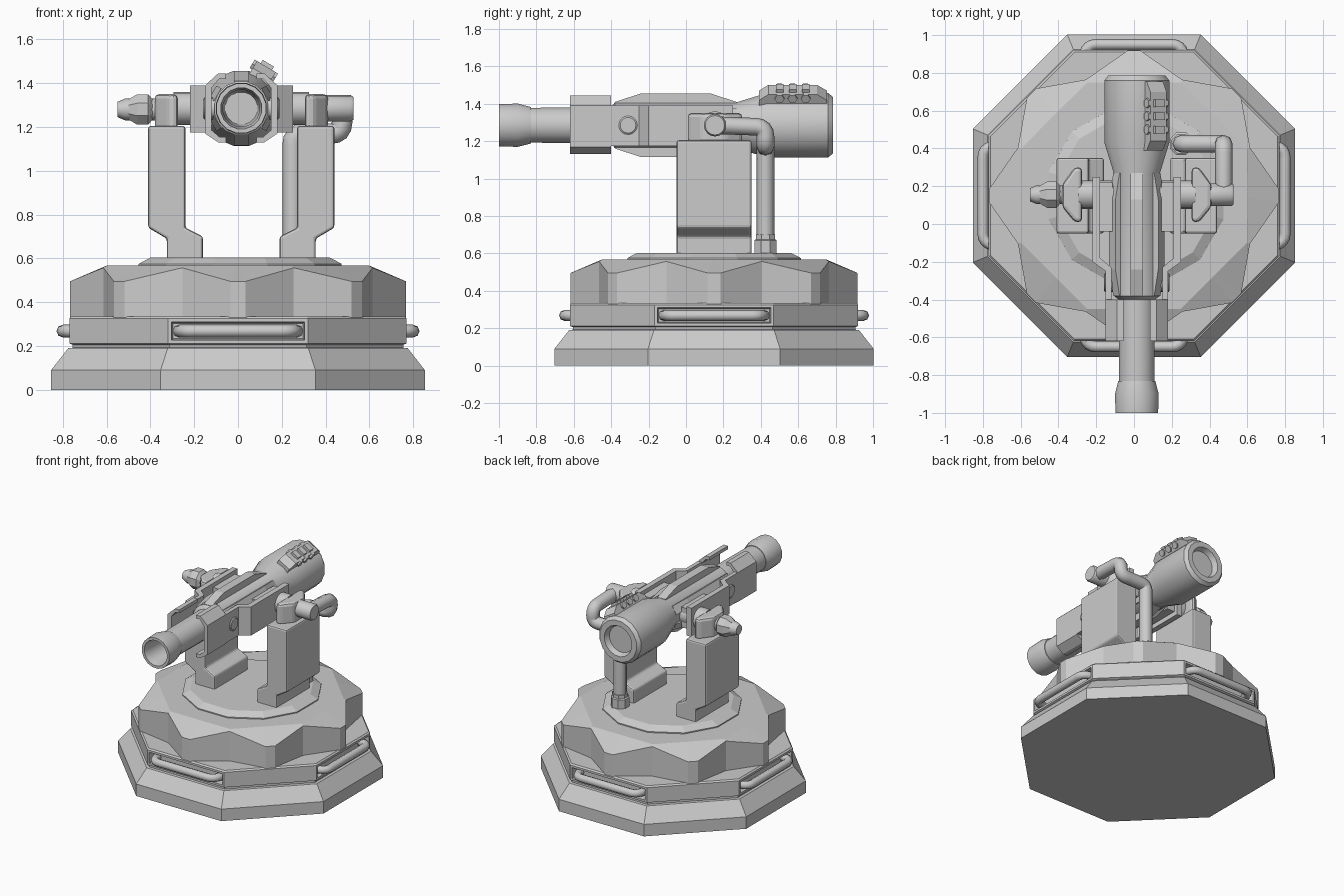
import bpy, bmesh, math
from mathutils import Vector, Matrix

if "Cube" in bpy.data.objects:
    bpy.data.objects.remove(bpy.data.objects["Cube"])

CX, CZ = 0.015, 1.285      # barrel axis
BASE = Vector((0, 0.15, 0))
OCT = 1 / math.cos(math.pi / 8)


def finish(name, bm, smooth=None):
    bmesh.ops.recalc_face_normals(bm, faces=bm.faces[:])
    me = bpy.data.meshes.new(name)
    bm.to_mesh(me)
    bm.free()
    ob = bpy.data.objects.new(name, me)
    bpy.context.collection.objects.link(ob)
    if smooth:
        bpy.ops.object.select_all(action='DESELECT')
        bpy.context.view_layer.objects.active = ob
        ob.select_set(True)
        bpy.ops.object.shade_smooth_by_angle(angle=math.radians(smooth))
    return ob


def skin(bm, rings):
    """Bridge equal rings of points and cap both ends."""
    vs = [[bm.verts.new(p) for p in r] for r in rings]
    n = len(vs[0])
    for a, b in zip(vs, vs[1:]):
        for i in range(n):
            j = (i + 1) % n
            bm.faces.new((a[i], a[j], b[j], b[i]))
    bm.faces.new(vs[0])
    bm.faces.new(vs[-1])


def lathe(name, prof, n, loc, axis=(0, 0, 1), phase=0.0, smooth=None):
    """Turn a (radius, height) profile around an axis through loc."""
    q = Vector(axis).to_track_quat('Z', 'Y')
    bm = bmesh.new()
    skin(bm, [[Vector(loc) + q @ Vector((r * math.cos(phase + t * math.tau / n),
               r * math.sin(phase + t * math.tau / n), h)) for t in range(n)] for r, h in prof])
    return finish(name, bm, smooth)


def prism(name, pts, place, a, b, bevel=0):
    """Extrude a 2D outline; place(u, v, w) maps it to space."""
    bm = bmesh.new()
    skin(bm, [[place(u, v, w) for u, v in pts] for w in (a, b)])
    ob = finish(name, bm)
    if bevel:
        m = ob.modifiers.new("bevel", 'BEVEL')
        m.width, m.segments, m.limit_method = bevel, 2, 'ANGLE'
    return ob


def tube(name, pts, r, corner):
    """Round pipe along a path whose corners are rounded."""
    path = [Vector(pts[0])]
    for p, c, n in zip(pts, pts[1:], pts[2:]):
        p, c, n = Vector(p), Vector(c), Vector(n)
        a, b = c + (p - c).normalized() * corner, c + (n - c).normalized() * corner
        path += [a.lerp(c, t).lerp(c.lerp(b, t), t) for t in (0, .25, .5, .75, 1)]
    path.append(Vector(pts[-1]))
    cu = bpy.data.curves.new(name, 'CURVE')
    cu.dimensions, cu.bevel_depth, cu.bevel_resolution, cu.use_fill_caps = '3D', r, 2, True
    sp = cu.splines.new('POLY')
    sp.points.add(len(path) - 1)
    for q, v in zip(sp.points, path):
        q.co = (*v, 1)
    ob = bpy.data.objects.new(name, cu)
    bpy.context.collection.objects.link(ob)
    return ob


# Octagonal base, with slots sunk into the four axial sides
base = lathe("base", [(r * OCT, z) for r, z in ((.853, 0), (.853, .09), (.775, .19), (.755, .192),
             (.755, .205), (.77, .212), (.77, .325), (.76, .335))], 8, BASE, phase=math.pi / 8)
bm = bmesh.new()
bm.from_mesh(base.data)
slots = [f for f in bm.faces if .25 < f.calc_center_median().z < .29
         and max(abs(f.normal.x), abs(f.normal.y)) > .95]
bmesh.ops.inset_individual(bm, faces=slots, thickness=.022)
bmesh.ops.inset_individual(bm, faces=slots, thickness=.008, depth=-.05)
bm.to_mesh(base.data)
bm.free()

# Grab bars in the slots
for k in range(4):
    rot = Matrix.Rotation(k * math.pi / 2, 3, 'Z')
    tube(f"grab_bar_{k}", [BASE + rot @ Vector(p) for p in
         ((-.27, -.71, .268), (-.25, -.80, .268), (.25, -.80, .268), (.27, -.71, .268))], .029, .05)

# Star-shaped upper tier: eight flat posts with creased panels between
bm = bmesh.new()
low, mid, top = [], [], []
for k in range(8):
    t = Matrix.Rotation(k * math.pi / 4, 3, 'Z')
    crease = math.pi / 8
    for p in (Vector((.768, -.034, 0)), Vector((.768, .034, 0)),
              Vector((.665 * math.cos(crease), .665 * math.sin(crease), 0))):
        v = BASE + t @ p
        on_post = abs(p.y) < .05
        low.append(v + Vector((0, 0, .33)))
        mid.append(v + Vector((0, 0, .495 if on_post else .557)))
        p2 = Vector((.60, p.y * .3, 0)) if on_post else p * .975
        top.append(BASE + t @ p2 + Vector((0, 0, .567)))
skin(bm, [low, mid, top])
finish("upper_tier", bm)

# Turntable
lathe("turntable", [(.48, .56), (.48, .575), (.425, .603)], 12, (0.01, .15, 0), phase=math.pi / 12)

for s, side in ((-1, "left"), (1, "right")):
    X = lambda o, s=s: CX + s * o

    # Upright with a kinked foot
    prism(f"{side}_upright", [(.175, .59), (.175, .70), (.255, .74), (.255, 1.205), (.425, 1.205),
          (.425, .74), (.34, .69), (.34, .59)], lambda u, v, w: (X(u), w, v), -.05, .35, .012)
    # Bearing head on the upright
    prism(f"{side}_bearing", [(.29, .01), (.29, .30), (.33, .30), (.395, .21), (.395, .09), (.33, .01)],
          lambda u, v, w: (X(u), v, w), 1.19, 1.35, .02)
    # Cradle plate that steps in towards the muzzle
    prism(f"{side}_cradle", [(.235, .25), (.235, -.20), (.165, -.25), (.165, -.42), (.135, -.42),
          (.135, -.23), (.195, -.18), (.195, .25)], lambda u, v, w: (X(u), v, w), 1.175, 1.39)
    prism(f"{side}_cradle_pad", [(.13, -.04), (.20, -.04), (.20, .22), (.13, .22)],
          lambda u, v, w: (X(u), v, w), 1.21, 1.36)
    # Folded muzzle guard
    prism(f"{side}_muzzle_guard", [(.07, 1.445), (.105, 1.445), (.165, 1.39), (.165, 1.17), (.105, 1.13),
          (.07, 1.13), (.07, 1.155), (.10, 1.155), (.135, 1.185), (.135, 1.38), (.10, 1.42), (.07, 1.42)],
          lambda u, v, w: (X(u), w, v), -.62, -.40)
    # Bolt
    lathe(f"{side}_bolt", [(.05, .10), (.05, .168), (.042, .174)], 16, (CX, -.31, CZ), (s, 0, 0), smooth=35)

# Axle and its ends
lathe("axle", [(.075, -.31), (.075, .31)], 16, (CX, .155, CZ), (1, 0, 0), smooth=35)
lathe("axle_cap", [(.06, .36), (.06, .50), (.052, .512)], 16, (CX, .155, CZ), (1, 0, 0), smooth=35)
lathe("knob_stem", [(.05, .36), (.05, .53), (.035, .565)], 12, (CX, .155, CZ - .005), (-1, 0, 0), smooth=35)
lathe("knob", [(.05, .405), (.075, .425), (.075, .475), (.05, .515)], 8,
      (CX, .155, CZ - .005), (-1, 0, 0), math.pi / 8)

# Barrel with open muzzle and recessed breech
lathe("barrel", [(.075, -.70), (.085, -.95), (.095, -1.0), (.115, -1.0), (.118, -.90), (.1, -.83),
      (.095, -.83), (.098, -.40), (.125, -.38), (.125, .27), (.175, .43), (.175, .76), (.155, .785),
      (.115, .785), (.10, .745)], 16, (CX, 0, CZ), (0, 1, 0), math.pi / 16, smooth=28)

# Cooling fins around the barrel
for k, tip in enumerate((.17, .15, .15, .17, .15, .15)):
    rot = Matrix.Rotation(k * math.pi / 3, 3, 'Y')
    prism(f"fin_{k}", [(-.38, .08), (-.38, .125), (-.24, tip), (.13, tip), (.27, .125), (.27, .08)],
          lambda u, v, w, rot=rot: Vector((CX, 0, CZ)) + rot @ Vector((w, u, v)), -.033, .033)

# Tilted sensor box with studs on the breech
tilt = Matrix.Rotation(math.radians(31), 3, 'Y')
put = lambda u, v, w: Vector((CX, 0, CZ)) + tilt @ Vector((w, u, v))
prism("sensor_box", [(.39, .15), (.39, .185), (.44, .222), (.70, .222), (.755, .185), (.755, .15)],
      put, -.05, .05)
for k in range(3):
    y = .50 + k * .07
    lathe(f"sensor_stud_{k}", [(.026, -.062), (.026, .062)], 6, put(y, .20, 0), tilt @ Vector((1, 0, 0)))
    prism(f"sensor_tab_{k}", [(y - .02, .21), (y - .02, .24), (y + .02, .24), (y + .02, .21)],
          put, -.03, .03)

# Feed pipe from the axle cap down to the turntable
tube("feed_pipe", [(.475, .16, 1.285), (.475, .425, 1.275), (.475, .425, 1.17), (.25, .425, 1.17),
     (.25, .425, .62)], .047, .05)
lathe("pipe_fitting", [(.065, .59), (.065, .67), (.055, .675), (.055, .70)], 8, (.25, .425, 0),
      phase=math.pi / 8)
